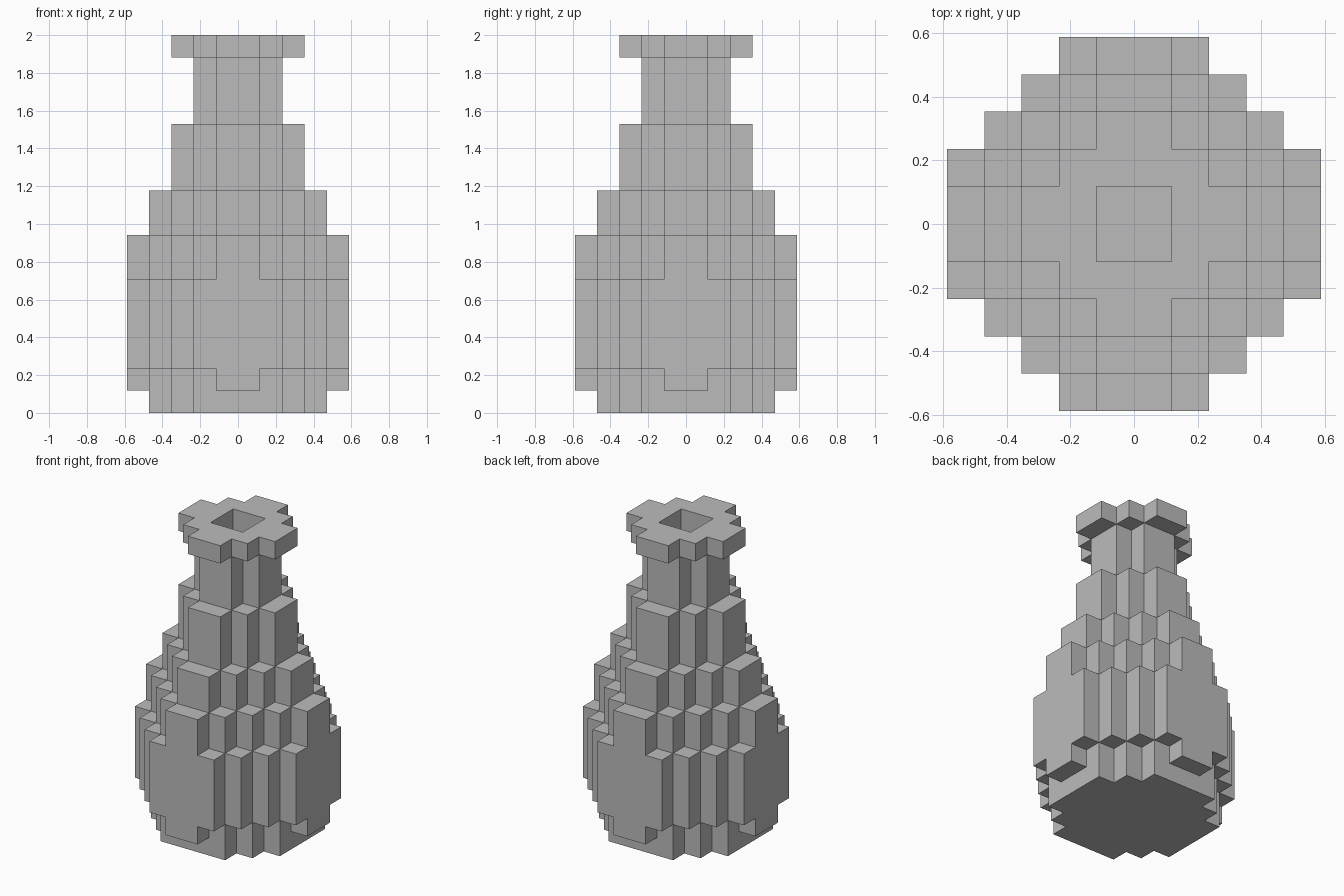
import bpy
import bmesh
from mathutils import Vector

cube = bpy.data.objects.get("Cube")
if cube:
    bpy.data.objects.remove(cube, do_unlink=True)

UNIT = 2 / 17          # edge of one block
HOLE = 1               # half-width of the mouth shaft, in blocks
FLOOR = 1              # thickness of the solid base, in blocks

grey = bpy.data.materials.new("stone_grey")
grey.use_nodes = True
grey.diffuse_color = (0.5, 0.5, 0.5, 1)
grey.node_tree.nodes["Principled BSDF"].inputs["Base Color"].default_value = grey.diffuse_color


def stepped(reach, tip):
    """Stepped round plan: half-width of each row out from the centre."""
    return [min(reach, reach + tip - 1 - row) for row in range(reach)]


# Tiers from base to lip: bottom, top, reach, half-width of the outermost row
TIERS = [
    (0, 1, 4, 2),      # foot
    (1, 2, 5, 1),      # lower shoulder
    (2, 6, 5, 2),      # belly
    (6, 8, 5, 1),      # upper shoulder
    (8, 10, 4, 1),
    (10, 13, 3, 1),
    (13, 16, 2, 1),    # neck
    (16, 17, 3, 1),    # lip
]


def mirrored(i):
    return i if i >= 0 else -1 - i


# Fill the blocks, leaving the shaft open
cells = set()
for low, high, reach, tip in TIERS:
    plan = stepped(reach, tip)
    for z in range(low, high):
        for y in range(-reach, reach):
            half = plan[mirrored(y)]
            for x in range(-half, half):
                in_shaft = mirrored(x) < HOLE and mirrored(y) < HOLE
                if not (in_shaft and z >= FLOOR):
                    cells.add((x, y, z))

# Skin only the exposed block sides
bm = bmesh.new()
verts = {}


def corner(p):
    key = tuple(round(c) for c in p)
    if key not in verts:
        verts[key] = bm.verts.new(Vector(key) * UNIT)
    return verts[key]


for cell in sorted(cells):
    base = Vector(cell)
    for axis in range(3):
        u, v = Vector(), Vector()
        u[(axis + 1) % 3] = 1
        v[(axis + 2) % 3] = 1
        for side in (0, 1):
            step = Vector()
            step[axis] = 1
            beside = base + step * (2 * side - 1)
            if tuple(round(c) for c in beside) in cells:
                continue
            o = base + step * side
            ring = [o, o + u, o + u + v, o + v]
            if side == 0:
                ring.reverse()
            bm.faces.new([corner(p) for p in ring])

# Merge coplanar squares into large flat faces
bmesh.ops.dissolve_limit(bm, angle_limit=0.01, verts=bm.verts[:], edges=bm.edges[:])

mesh = bpy.data.meshes.new("block_vase")
bm.to_mesh(mesh)
bm.free()
mesh.materials.append(grey)
vase = bpy.data.objects.new("block_vase", mesh)
bpy.context.collection.objects.link(vase)
